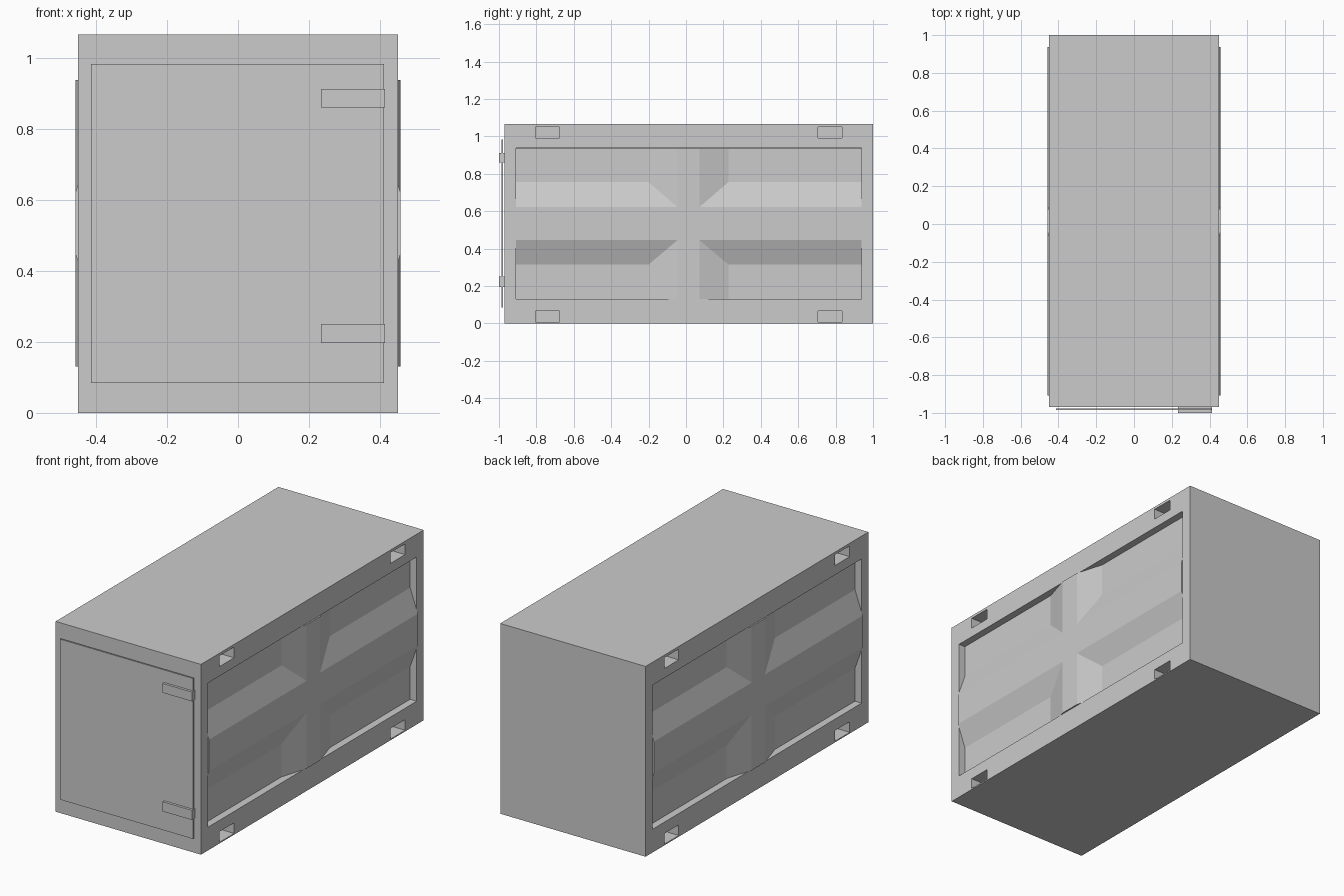
import bpy, bmesh
from mathutils import Matrix, Vector

if "Cube" in bpy.data.objects:
    bpy.data.objects.remove(bpy.data.objects["Cube"])


def add_box(bm, lo, hi):
    lo, hi = Vector(lo), Vector(hi)
    m = Matrix.Translation((lo + hi) / 2) @ Matrix.Diagonal((*(hi - lo), 1))
    bmesh.ops.create_cube(bm, size=1, matrix=m)


def make(name, bm):
    bmesh.ops.recalc_face_normals(bm, faces=bm.faces[:])
    me = bpy.data.meshes.new(name)
    bm.to_mesh(me)
    bm.free()
    ob = bpy.data.objects.new(name, me)
    bpy.context.collection.objects.link(ob)
    return ob


def boxes(name, *pairs):
    bm = bmesh.new()
    for lo, hi in pairs:
        add_box(bm, lo, hi)
    return make(name, bm)


# container body
body = boxes("container_body", ((-.45, -.97, 0), (.45, 1, 1.065)))

# cutter: side recesses and lifting pockets
cuts = []
for s in (-1, 1):
    def side(depth, y0, y1, z0, z1):
        xs = sorted((s * (.45 - depth), s * .5))
        cuts.append(((xs[0], y0, z0), (xs[1], y1, z1)))
    side(.05, -.91, .938, .13, .937)
    for y0, y1 in ((-.805, -.677), (.707, .835)):
        for z0, z1 in ((.007, .066), (.99, 1.05)):
            side(.1, y0, y1, z0, z1)
cutter = boxes("recess_cutter", *cuts)
cutter.hide_render = True
mod = body.modifiers.new("recesses", "BOOLEAN")
mod.operation = "DIFFERENCE"
mod.solver = "EXACT"
mod.object = cutter
bpy.context.view_layer.objects.active = body
bpy.ops.object.modifier_apply(modifier="recesses")
bpy.data.objects.remove(cutter)

# side panel with raised cross
ys = (-.909, -.2, -.045, .072, .226, .937)
zs = (.131, .315, .445, .622, .755, .936)
bm = bmesh.new()
mid = (2, 3)
v = [[bm.verts.new((.457 if i in mid or j in mid else .41, y, z))
      for j, z in enumerate(zs)] for i, y in enumerate(ys)]
for i in range(5):
    for j in range(5):
        a, b, c, d = v[i][j], v[i + 1][j], v[i + 1][j + 1], v[i][j + 1]
        if (i, j) in ((1, 1), (3, 3)):
            tris = (a, b, c), (a, c, d)
        elif (i, j) in ((1, 3), (3, 1)):
            tris = (a, b, d), (b, c, d)
        else:
            tris = ((a, b, c, d),)
        for t in tris:
            bm.faces.new(t)
# skirt closes the bar ends down to the recess floor
rim = [e for e in bm.edges if e.is_boundary]
ext = bmesh.ops.extrude_edge_only(bm, edges=rim)["geom"]
for vert in (g for g in ext if isinstance(g, bmesh.types.BMVert)):
    vert.co.x = .4
bmesh.ops.holes_fill(bm, edges=[e for e in bm.edges if e.is_boundary], sides=0)
panel = make("side_panels", bm)
mir = panel.modifiers.new("mirror", "MIRROR")
mir.use_axis[0] = True
mir.use_mirror_merge = False

# front door and its hinges
boxes("front_door", ((-.413, -.986, .084), (.411, -.978, .982)))
for name, z0, z1 in (("lower_hinge", .196, .25), ("upper_hinge", .86, .912)):
    boxes(name, ((.234, -1, z0), (.414, -.97, z1)))
